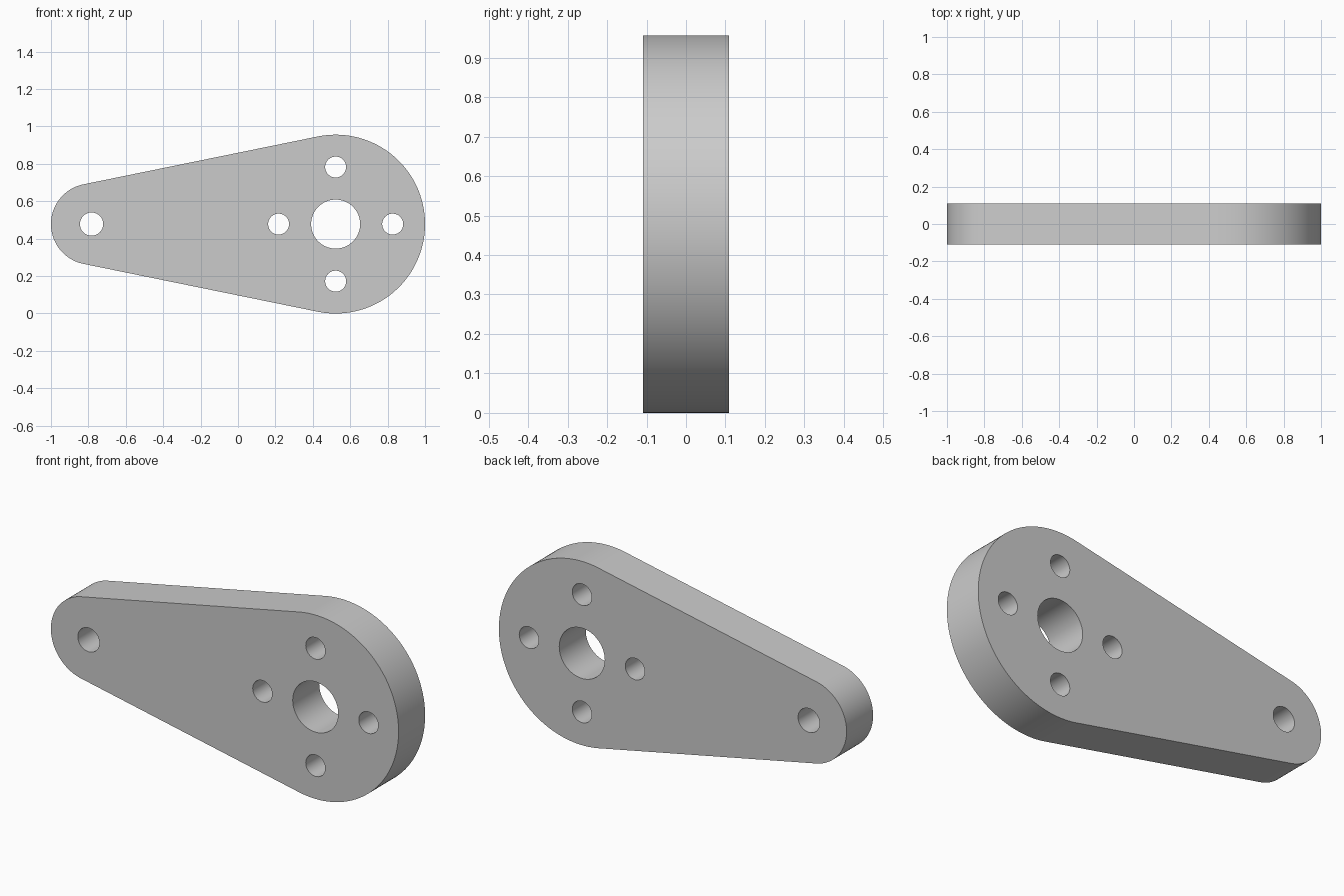
import bpy
import bmesh
from math import cos, sin, pi, asin, radians
from mathutils import Vector

default = bpy.data.objects.get("Cube")
if default:
    bpy.data.objects.remove(default, do_unlink=True)

THICKNESS = 0.218
MID_Z = 0.478
BIG_X, BIG_R = 0.522, 0.478
SMALL_X, SMALL_R = -0.783, 0.217
BOLT_RING = 0.305


def arc(x, z, radius, start, end, steps):
    """Points on an arc in the XZ plane, both ends included."""
    angles = [start + (end - start) * i / steps for i in range(steps + 1)]
    return [Vector((x + radius * cos(a), 0, z + radius * sin(a))) for a in angles]


def circle(x, z, radius, steps=64):
    return arc(x, z, radius, 0, 2 * pi, steps)[:-1]


def add_loop(bm, points):
    verts = [bm.verts.new(p) for p in points]
    return [bm.edges.new((v, verts[i - 1])) for i, v in enumerate(verts)]


# Outline: two round ends joined by their common tangents
tangent = pi / 2 + asin((BIG_R - SMALL_R) / (BIG_X - SMALL_X))
outline = arc(BIG_X, MID_Z, BIG_R, -tangent, tangent, 96)
outline += arc(SMALL_X, MID_Z, SMALL_R, tangent, 2 * pi - tangent, 64)

# Holes: pivot, bore and a ring of four bolt holes
holes = [circle(SMALL_X, MID_Z, 0.062), circle(BIG_X, MID_Z, 0.131)]
for i in range(4):
    a = i * pi / 2
    holes.append(circle(BIG_X + BOLT_RING * cos(a), MID_Z + BOLT_RING * sin(a), 0.056))

# Fill the flat profile around the holes
bm = bmesh.new()
edges = []
for loop in [outline] + holes:
    edges += add_loop(bm, loop)
bmesh.ops.triangle_fill(bm, edges=edges, use_beauty=True, normal=(0, -1, 0))
bmesh.ops.recalc_face_normals(bm, faces=bm.faces)
mesh = bpy.data.meshes.new("lever_plate")
bm.to_mesh(mesh)
bm.free()

plate = bpy.data.objects.new("lever_plate", mesh)
bpy.context.collection.objects.link(plate)
bpy.ops.object.select_all(action='DESELECT')
plate.select_set(True)
bpy.context.view_layer.objects.active = plate

# Thickness, with smooth rims and sharp face borders
solid = plate.modifiers.new("thickness", 'SOLIDIFY')
solid.thickness = THICKNESS
solid.offset = 0
bpy.ops.object.modifier_apply(modifier=solid.name)
bpy.ops.object.shade_smooth_by_angle(angle=radians(30))

# Plain grey material
grey = bpy.data.materials.new("light_grey")
grey.use_nodes = True
colour = (0.6, 0.6, 0.6, 1)
grey.diffuse_color = colour
grey.node_tree.nodes["Principled BSDF"].inputs["Base Color"].default_value = colour
plate.data.materials.append(grey)
